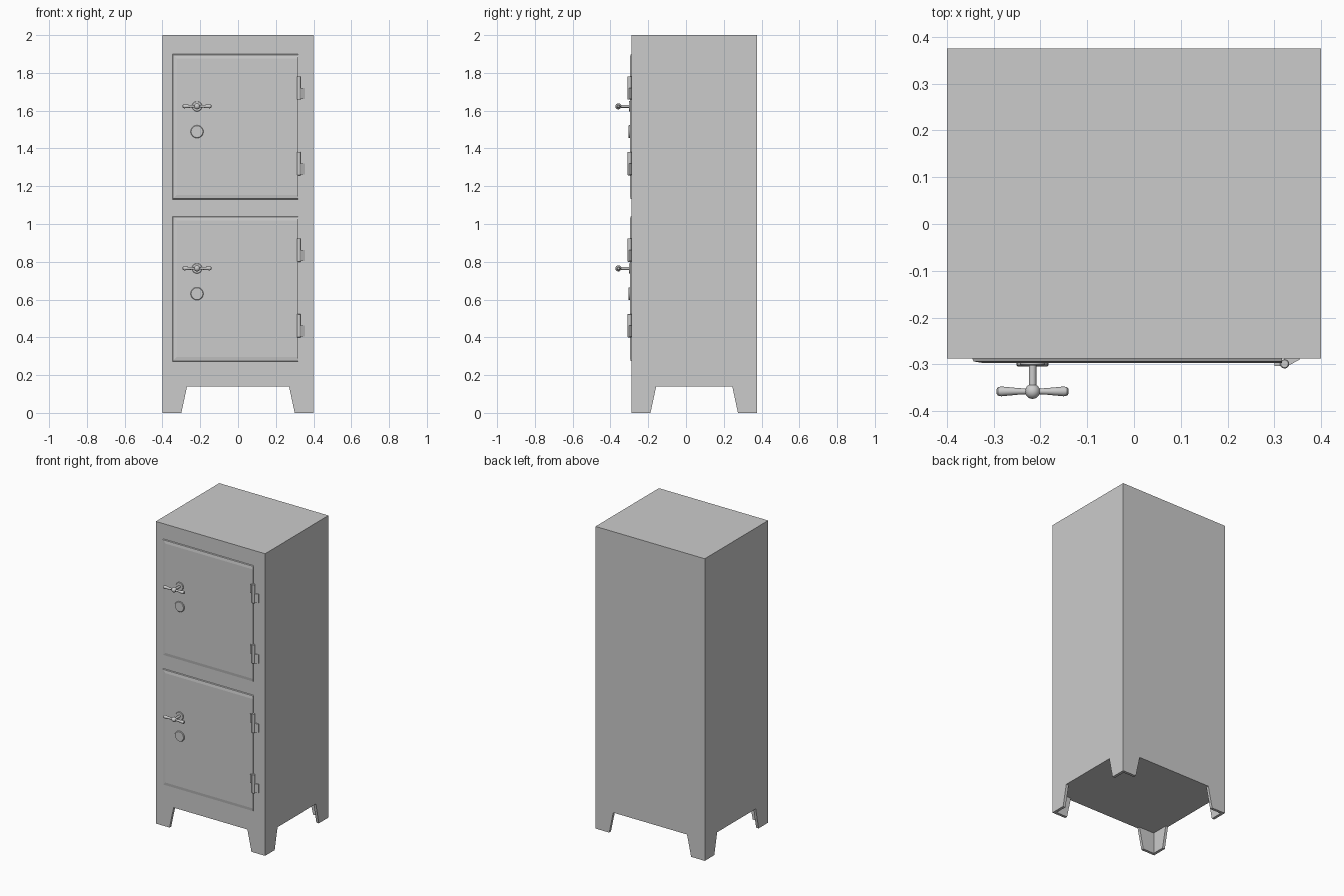
import bpy, bmesh, math
from mathutils import Vector

if "Cube" in bpy.data.objects:
    bpy.data.objects.remove(bpy.data.objects["Cube"])

FRONT, BACK, HALF_W = -0.288, 0.375, 0.4
LEG_H = 0.14
DOOR_Y = -0.297


def loft(name, rings, smooth=False):
    """Skin a list of equal-length point rings and cap both ends."""
    bm = bmesh.new()
    loops = [[bm.verts.new(p) for p in ring] for ring in rings]
    n = len(loops[0])
    for a, b in zip(loops, loops[1:]):
        for i in range(n):
            j = (i + 1) % n
            bm.faces.new((a[i], a[j], b[j], b[i]))
    bm.faces.new(loops[0])
    bm.faces.new(loops[-1])
    bmesh.ops.recalc_face_normals(bm, faces=bm.faces)
    mesh = bpy.data.meshes.new(name)
    bm.to_mesh(mesh)
    bm.free()
    ob = bpy.data.objects.new(name, mesh)
    bpy.context.collection.objects.link(ob)
    if smooth:
        bpy.ops.object.select_all(action='DESELECT')
        ob.select_set(True)
        bpy.context.view_layer.objects.active = ob
        bpy.ops.object.shade_smooth_by_angle(angle=math.radians(35))
    return ob


def box(name, x0, x1, y0, y1, z0, z1):
    def ring(z):
        return [(x0, y0, z), (x1, y0, z), (x1, y1, z), (x0, y1, z)]
    return loft(name, [ring(z0), ring(z1)])


def turned(name, origin, axis, profile, sides=24):
    """Turn a (distance, radius) profile around an axis."""
    axis = Vector(axis)
    u = axis.orthogonal().normalized()
    v = axis.cross(u)
    rings = []
    for d, r in profile:
        c = Vector(origin) + axis * d
        rings.append([c + r * (math.cos(t) * u + math.sin(t) * v)
                      for t in (2 * math.pi * i / sides for i in range(sides))])
    return loft(name, rings, True)


# Cabinet
box("cabinet_body", -HALF_W, HALF_W, FRONT, BACK, LEG_H, 2.0)

# Tapered angle-section legs
for end, cy, sy in (("front", FRONT, 1), ("back", BACK, -1)):
    for side, sx in (("left", 1), ("right", -1)):
        rings = []
        for z, a in ((0, 0.10), (LEG_H, 0.13)):
            t = 0.018
            section = [(0, 0), (a, 0), (a, t), (t, t), (t, a), (0, a)]
            rings.append([(sx * (x - HALF_W), cy + sy * y, z) for x, y in section])
        loft(f"{end}_{side}_leg", rings)


def hinge(name, z):
    x, y = 0.322, -0.299
    turned(name + "_barrel", (x, y, z - 0.062), (0, 0, 1),
           [(0, 0.008), (0.002, 0.010), (0.122, 0.010), (0.124, 0.008)], 16)
    box(name + "_door_leaf", 0.301, x, -0.304, DOOR_Y + 0.001, z, z + 0.058)
    # Wedge-shaped leaf fixed to the cabinet
    wedge = [(x, -0.304), (0.332, -0.302), (0.354, FRONT - 0.002),
             (0.354, FRONT), (x, FRONT)]
    loft(name + "_cabinet_leaf",
         [[(px, py, zz) for px, py in wedge] for zz in (z - 0.058, z)])


def door(name, z):
    # Door panel, sloped on three sides and square on the hinge side
    rings = []
    for y, e in ((FRONT, 0), (-0.294, 0.003), (DOOR_Y, 0.022)):
        l, r, h = -0.346 + e, 0.317, 0.384 - e
        rings.append([(l, y, z - h), (r, y, z - h), (r, y, z + h), (l, y, z + h)])
    loft(name + "_panel", rings)

    # Hinges
    hinge(name + "_upper_hinge", z + 0.205)
    hinge(name + "_lower_hinge", z - 0.195)

    # Handle: rose, stem, ball and two flared bars
    hx, hz, hy = -0.217, z + 0.108, -0.358
    turned(name + "_handle_rose", (hx, DOOR_Y, hz), (0, -1, 0),
           [(0, 0.027), (0.004, 0.027), (0.006, 0.025)])
    turned(name + "_handle_stem", (hx, DOOR_Y, hz), (0, -1, 0),
           [(0, 0.008), (0.061, 0.008)], 16)
    ball = [(-0.016 * math.cos(t), max(0.016 * math.sin(t), 0.0005))
            for t in (math.pi * i / 12 for i in range(13))]
    turned(name + "_handle_ball", (hx, hy, hz), (0, -1, 0), ball)
    for side, s in (("left", -1), ("right", 1)):
        turned(f"{name}_handle_{side}_bar", (hx, hy, hz), (s, 0, 0),
               [(0.010, 0.006), (0.030, 0.007), (0.067, 0.0105),
                (0.074, 0.009), (0.077, 0.005)], 16)

    # Keyhole cover
    turned(name + "_keyhole_cover", (hx, DOOR_Y, z - 0.026), (0, -1, 0),
           [(0, 0.034), (0.005, 0.034), (0.008, 0.031)])


door("upper_door", 1.515)
door("lower_door", 0.657)
